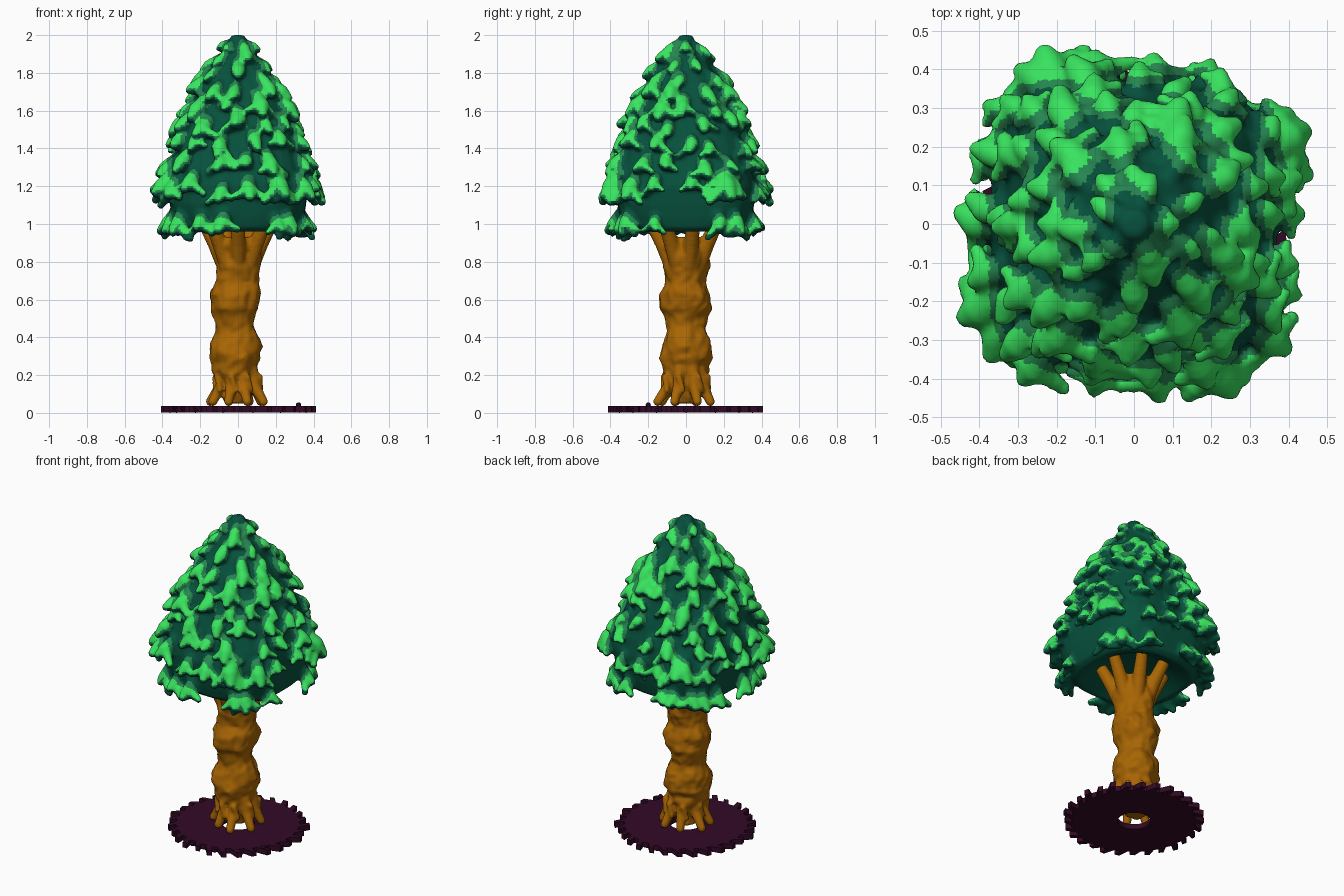
import bpy, bmesh, math, random
from mathutils import Vector, noise

if "Cube" in bpy.data.objects:
    bpy.data.objects.remove(bpy.data.objects["Cube"])

random.seed(11)
TAU = math.tau


def material(name, rgb):
    m = bpy.data.materials.new(name)
    m.diffuse_color = (*rgb, 1)
    m.use_nodes = True
    m.node_tree.nodes["Principled BSDF"].inputs["Base Color"].default_value = m.diffuse_color
    return m


DARK = material("dark green", (0.002, 0.083, 0.046))
MID = material("mid green", (0.019, 0.24, 0.08))
BRIGHT = material("bright green", (0.04, 0.78, 0.115))
BARK = material("orange brown bark", (0.39, 0.13, 0.001))
SOIL = material("dark purple soil", (0.032, 0.003, 0.019))

# One template ball, copied by plain lists for speed
ball = bmesh.new()
bmesh.ops.create_icosphere(ball, subdivisions=2, radius=1)
BALL_V = [tuple(v.co) for v in ball.verts]
BALL_F = [tuple(v.index for v in f.verts) for f in ball.faces]
ball.free()


def polar(r, a, z):
    return (r * math.cos(a), r * math.sin(a), z)


def interp(table, z):
    """Linear lookup of radius by height in an ascending table."""
    if z <= table[0][0]:
        return table[0][1]
    for (z0, r0), (z1, r1) in zip(table, table[1:]):
        if z <= z1:
            return r0 + (r1 - r0) * (z - z0) / (z1 - z0)
    return table[-1][1]


def add_ball(shape, c, r):
    vs, fs = shape
    o = len(vs)
    x, y, z = c
    vs.extend((x + r * p[0], y + r * p[1], z + r * p[2]) for p in BALL_V)
    fs.extend((a + o, b + o, c2 + o) for a, b, c2 in BALL_F)


def limb(shape, pts, radii, steps=3):
    """Chain of overlapping balls, fused later by the remesh."""
    for k in range(len(pts) - 1):
        a, b = Vector(pts[k]), Vector(pts[k + 1])
        for s in range(steps + (k == len(pts) - 2)):
            t = s / steps
            add_ball(shape, a.lerp(b, t), radii[k] * (1 - t) + radii[k + 1] * t)


def lathe(shape, heights, point, n=48):
    """Closed skin of rings; point(entry, angle) gives each vertex."""
    vs, fs = shape
    o = len(vs)
    for h in heights:
        vs.extend(point(h, TAU * i / n) for i in range(n))
    for k in range(len(heights) - 1):
        for i in range(n):
            a, b = o + k * n + i, o + k * n + (i + 1) % n
            fs.append((a, b, b + n, a + n))
    fs.append(tuple(range(o + n - 1, o - 1, -1)))
    last = o + (len(heights) - 1) * n
    fs.append(tuple(range(last, last + n)))


def make(name, shape):
    me = bpy.data.meshes.new(name)
    me.from_pydata(shape[0], [], shape[1])
    ob = bpy.data.objects.new(name, me)
    bpy.context.collection.objects.link(ob)
    return ob


def fuse(name, shape, voxel, mats, smooth):
    """Make one organic skin out of overlapping closed shapes."""
    ob = make(name, shape)
    rm = ob.modifiers.new("fuse", 'REMESH')
    rm.mode = 'VOXEL'
    rm.voxel_size = voxel
    rm.use_smooth_shade = True
    sm = ob.modifiers.new("soften", 'SMOOTH')
    sm.iterations = smooth
    sm.factor = 0.5
    dg = bpy.context.evaluated_depsgraph_get()
    ob.data = bpy.data.meshes.new_from_object(ob.evaluated_get(dg))
    ob.modifiers.clear()
    ob.data.materials.clear()
    for m in mats:
        ob.data.materials.append(m)
    return ob


# Foliage core: cone with a squarish plan low down
CROWN = [(0.955, .30), (0.98, .335), (1.04, .35), (1.10, .36), (1.2, .37), (1.3, .35),
         (1.4, .32), (1.5, .285), (1.6, .25), (1.7, .205), (1.8, .15), (1.87, .105),
         (1.93, .06), (2.0, .035)]


def crown_r(z, a):
    t = max(0, min(1, (1.9 - z) / 0.6)) * (1 if z > 1.1 else max(.5, 1 - (1.1 - z) * 4))
    p = 2 + 1.5 * t
    return interp(CROWN, z) / (abs(math.cos(a)) ** p + abs(math.sin(a)) ** p) ** (1 / p)


crown_shape = ([], [])
under = [(1.06, .02), (1.04, .15), (0.985, .25)]
lathe(crown_shape, under + [(z, None) for z, _ in CROWN],
      lambda h, a: polar(h[1] if h[1] else crown_r(h[0], a), a, h[0]))


def tuft(a, z, k, reach, fingers):
    """Drooping lump with optional side fingers."""
    tip_r = crown_r(z, a) + reach * k
    mid = polar(crown_r(z, a) + .03 * k, a, z)
    top = z + .045 * k
    root = polar(crown_r(top, a) - .01, a, min(top, 1.955))
    tip = polar(tip_r, a + random.uniform(-.06, .06), z - random.uniform(.01, .045) * k)
    limb(crown_shape, [root, mid, tip], [.036 * k, .041 * k, .024 * k])
    for d in fingers:
        side = d * random.uniform(.05, .075) * k / max(.1, crown_r(z, a))
        limb(crown_shape, [mid, polar(tip_r - .025 * k, a + side, z - random.uniform(.02, .07) * k)],
             [.033 * k, .02 * k])


# Tufts in rings: height, count
for ring, (z0, n) in enumerate([(1.93, 5), (1.86, 7), (1.78, 8), (1.70, 10), (1.61, 11),
                                (1.52, 13), (1.42, 14), (1.31, 15), (1.19, 18), (1.0, 20)]):
    s = 0.7 + 0.3 * min(1, (2.0 - z0) / 0.35)
    for i in range(n):
        a = TAU * (i + 0.5 * (ring % 2) + random.uniform(-.25, .25)) / n
        if z0 < 1.1 and math.cos(4 * a) > random.uniform(.3, 1):
            continue
        z = z0 + random.uniform(-.03, .03) * (z0 > 1.1)
        low = z0 < 1.25
        fingers = (-1, 1) if low else random.choice([(), (-1,), (1,), (-1, 1)])
        tuft(a, z, s * random.uniform(0.8, 1.15), .068, fingers)
# Four long tufts, one towards each corner
for k in range(4):
    a = math.radians(29 + 90 * k)
    tuft(a, 1.2, 1.3, .065, (-1, 1))
    tuft(a + .2, 1.0, 1.1, .06, (-1, 1))

crown = fuse("foliage", crown_shape, 0.0115, [DARK, MID, BRIGHT], 3)
# Paint by how far a face stands proud of the core
for f in crown.data.polygons:
    c, nz = f.center, f.normal.z
    proud = math.hypot(c.x, c.y) - crown_r(c.z, math.atan2(c.y, c.x))
    proud += 0.018 * noise.noise(c * 13)
    if c.z < 0.945 or nz < -0.15 or (c.z > 1.985 and math.hypot(c.x, c.y) < .025):
        f.material_index = 0
    elif proud > 0.038 and nz > 0.1:
        f.material_index = 2
    elif proud > 0.017:
        f.material_index = 1

# Trunk: lumpy column with splayed roots and a fan of branches
TRUNK = [(0.05, .07), (0.12, .08), (0.18, .10), (0.21, .115), (0.25, .118), (0.29, .137),
         (0.33, .138), (0.38, .128), (0.45, .10), (0.50, .11), (0.56, .132), (0.63, .135),
         (0.69, .113), (0.74, .112), (0.80, .116), (0.86, .122), (0.94, .115)]


def trunk_pt(h, a):
    z, r = h
    p = Vector(polar(r, a, z))
    r += 0.02 * noise.noise(p * 11) + 0.013 * noise.noise(p * 30)
    x, y, _ = polar(r, a, z)
    return (x - 0.018 * math.sin(math.pi * min(1, z / 0.8)), y, z)


trunk_shape = ([], [])
lathe(trunk_shape, [(z / 100, interp(TRUNK, z / 100)) for z in range(5, 95, 2)], trunk_pt)
for i in range(8):
    a = TAU * (i + .5) / 8 + random.uniform(-.08, .08)
    reach = random.uniform(.135, .16)
    limb(trunk_shape, [polar(.08, a, .23), polar(.098, a, .14), polar(reach, a, .06)],
         [.034, .032, .025], 5)
    limb(trunk_shape, [polar(.122, a + .1, .19), polar(.122, a + .3, .12)], [.018, .014], 5)
for i in range(7):
    a = TAU * (i + .25) / 7
    limb(trunk_shape, [polar(.075, a, .76), polar(.12, a, .89), polar(.195, a, 1.03)],
         [.036, .043, .036], 6)
fuse("trunk", trunk_shape, 0.0095, [BARK], 2)

# Ground ring: thin disc with slanted teeth and a central hole
ring_shape = ([], [])
vs, fs = ring_shape
TEETH = 29
N = TEETH * 6
for z in (0.003, 0.036):
    for i in range(TEETH):
        a = TAU * i / TEETH
        tip = random.Random(i).uniform(.4, .425)
        for r, da in ((.355, 0), (tip - .006, .11), (tip - .012, .18), (.362, .125),
                      (.095, 0), (.095, .125)):
            vs.append(polar(r, a + da, z))
for i in range(TEETH):
    b, nx = i * 6, (i + 1) % TEETH * 6
    for q in ((b + 4, b, b + 3, b + 5), (b, b + 1, b + 2, b + 3), (b + 5, b + 3, nx, nx + 4)):
        fs.append(tuple(v + N for v in q))
        fs.append(q[::-1])
    for u, v in ((b, b + 1), (b + 1, b + 2), (b + 2, b + 3), (b + 3, nx),
                 (nx + 4, b + 5), (b + 5, b + 4)):
        fs.append((u, v, v + N, u + N))
# Small pebbles under and on the ring
for k in range(14):
    add_ball(ring_shape, polar(.36, TAU * k / 14, .012), .012)
add_ball(ring_shape, (.32, -.2, .042), .014)
make("ground_ring", ring_shape).data.materials.append(SOIL)
